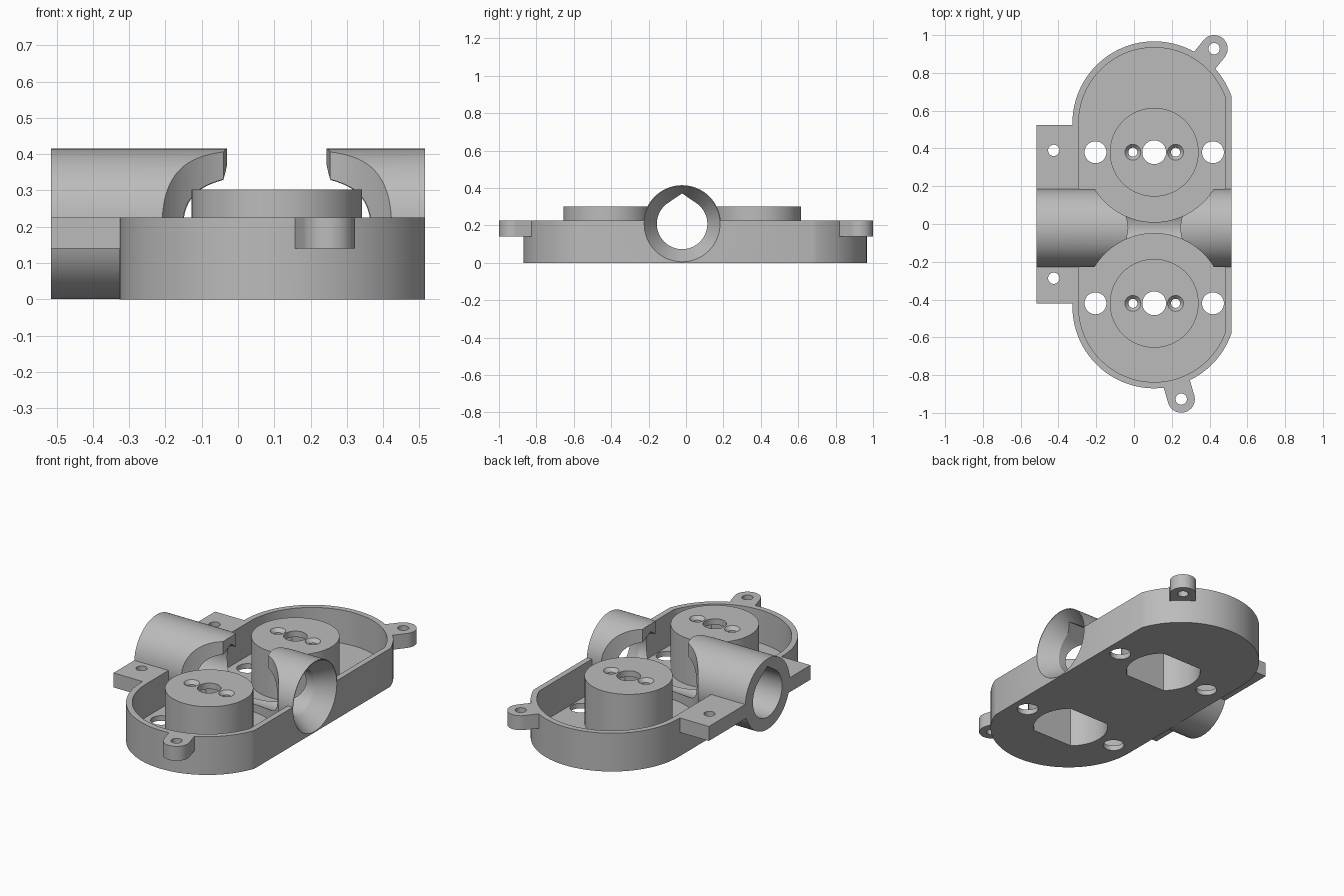
import bpy, bmesh
from math import sin, cos, acos, atan2, pi, radians

if "Cube" in bpy.data.objects:
    bpy.data.objects.remove(bpy.data.objects["Cube"])

grey = bpy.data.materials.new("light grey plastic")
grey.use_nodes = True
grey.diffuse_color = (0.5, 0.5, 0.5, 1)
grey.node_tree.nodes["Principled BSDF"].inputs["Base Color"].default_value = (0.5, 0.5, 0.5, 1)

CX = 0.107                  # centre line of the housing
EDGE = 0.515                # half length of the cross tube
RIM, FLOOR, TOP = 0.225, 0.03, 0.302
TUBE_Y, TUBE_Z, TUBE_R = -0.021, 0.208, 0.207
POSTS = (0.38, -0.42)       # y of the two motor posts


def arc(cx, cy, r, a0=0, a1=2 * pi, n=64):
    closed = abs(a1 - a0 - 2 * pi) < 1e-6
    steps = n if closed else n + 1
    return [(cx + r * cos(a0 + (a1 - a0) * i / n), cy + r * sin(a0 + (a1 - a0) * i / n))
            for i in range(steps)]


def loft(name, low, high, z0, z1, along_x=False):
    """Solid between two outlines; along_x reads outlines as (y, z) pairs."""
    bm = bmesh.new()
    place = (lambda p, h: (h, p[0], p[1])) if along_x else (lambda p, h: (p[0], p[1], h))
    a = [bm.verts.new(place(p, z0)) for p in low]
    b = [bm.verts.new(place(p, z1)) for p in high]
    bm.faces.new(a[::-1])
    bm.faces.new(b)
    for i in range(len(a)):
        j = (i + 1) % len(a)
        bm.faces.new((a[i], a[j], b[j], b[i]))
    bmesh.ops.recalc_face_normals(bm, faces=bm.faces)
    mesh = bpy.data.meshes.new(name)
    bm.to_mesh(mesh)
    bm.free()
    mesh.materials.append(grey)
    ob = bpy.data.objects.new(name, mesh)
    bpy.context.collection.objects.link(ob)
    return ob


def prism(name, pts, z0, z1, along_x=False):
    return loft(name, pts, pts, z0, z1, along_x)


def rod(name, x, y, r, z0, z1, n=64):
    return prism(name, arc(x, y, r, n=n), z0, z1)


def combine(target, other, operation):
    mod = target.modifiers.new("join", 'BOOLEAN')
    mod.operation, mod.solver, mod.object = operation, 'EXACT', other
    bpy.context.view_layer.objects.active = target
    bpy.ops.object.modifier_apply(modifier=mod.name)
    bpy.data.objects.remove(other)


def add(other):
    combine(body, other, 'UNION')


def cut(other):
    combine(body, other, 'DIFFERENCE')


def outline(inset):
    """Long rounded outline, trimmed flat on the +x side."""
    r, edge = 0.433 - inset, EDGE - inset
    a = acos((edge - CX) / r)
    return arc(CX, 0.534, r, a, pi, 48) + arc(CX, -0.437, r, pi, 2 * pi - a, 48)


# Open tray
body = prism("housing", outline(0), 0, RIM)
cut(prism("cavity", outline(0.033), FLOOR, 1))

# Cross tube and side mounting tabs
add(prism("cross_tube", arc(TUBE_Y, TUBE_Z, TUBE_R, n=80), -EDGE, EDGE, True))
for y0, y1, hole in ((TUBE_Y, 0.523, 0.39), (-0.42, TUBE_Y, -0.287)):
    add(prism("side_tab", [(-EDGE, y0), (-0.31, y0), (-0.31, y1), (-EDGE, y1)], 0.14, RIM))
    cut(rod("tab_hole", -0.425, hole, 0.03, 0.1, 0.3, 32))

# Round clearance through the tube, and the open gap at its top
for y in POSTS:
    cut(rod("clearance", CX, y, 0.37, FLOOR, 1, 96))
half = [(-0.16, -0.12), (-0.143, -0.04), (-0.137, 0), (-0.143, 0.04), (-0.16, 0.12)]
gap = [(CX + x, TUBE_Y + y) for x, y in half] + [(CX - x, TUBE_Y + y) for x, y in half[::-1]]
cut(prism("top_gap", gap, 0.25, 1))

# Bore with a peaked roof, and the funnel at its +x end
lean = radians(34)
bore = arc(TUBE_Y, TUBE_Z, 0.135, pi / 2 + lean, 5 * pi / 2 - lean, 56)
cut(prism("bore", bore + [(TUBE_Y, TUBE_Z + 0.163)], -0.7, 0.7, True))
cut(loft("funnel", arc(TUBE_Y, TUBE_Z, 0.13), arc(TUBE_Y, TUBE_Z, 0.206),
         EDGE - 0.11, EDGE + 0.005, True))

# Motor posts, hollow from below, with shaft, screw and floor holes
for y in POSTS:
    add(rod("motor_post", CX, y, 0.235, 0.01, TOP))
    a = acos(0.132 / 0.205)
    pocket = arc(CX, y, 0.205, -a, a, 24) + arc(CX, y, 0.205, pi - a, pi + a, 24)
    cut(prism("motor_pocket", pocket, -0.1, TOP - 0.035))
    cut(rod("shaft_hole", CX, y, 0.063, 0.2, 0.4, 40))
    for side in (-1, 1):
        x = CX + side * 0.113
        cut(rod("screw_hole", x, y, 0.024, 0.2, 0.4, 32))
        cut(loft("countersink", arc(x, y, 0.024, n=32), arc(x, y, 0.043, n=32),
                 TOP - 0.02, TOP + 0.001))
        cut(rod("floor_hole", CX + side * 0.311, y, 0.058, -0.1, 0.1, 40))

# Outer screw lugs pointing away from the rounded ends
for x, y, cy in ((0.424, 0.928, 0.534), (0.25, -0.927, -0.437)):
    d = atan2(y - cy, x - CX)
    tip = arc(x, y, 0.072, d - pi / 2, d + pi / 2, 24)
    back = [(px - 0.13 * cos(d), py - 0.13 * sin(d)) for px, py in (tip[-1], tip[0])]
    lug = prism("screw_lug", tip + back, 0.14, RIM)
    combine(lug, prism("tray_space", outline(0.015), 0, 1), 'DIFFERENCE')
    add(lug)
    cut(rod("lug_hole", x, y, 0.03, 0.1, 0.3, 32))

# Smooth round walls, sharp edges
bpy.ops.object.select_all(action='DESELECT')
body.select_set(True)
bpy.context.view_layer.objects.active = body
bpy.ops.object.shade_smooth_by_angle(angle=radians(25))
